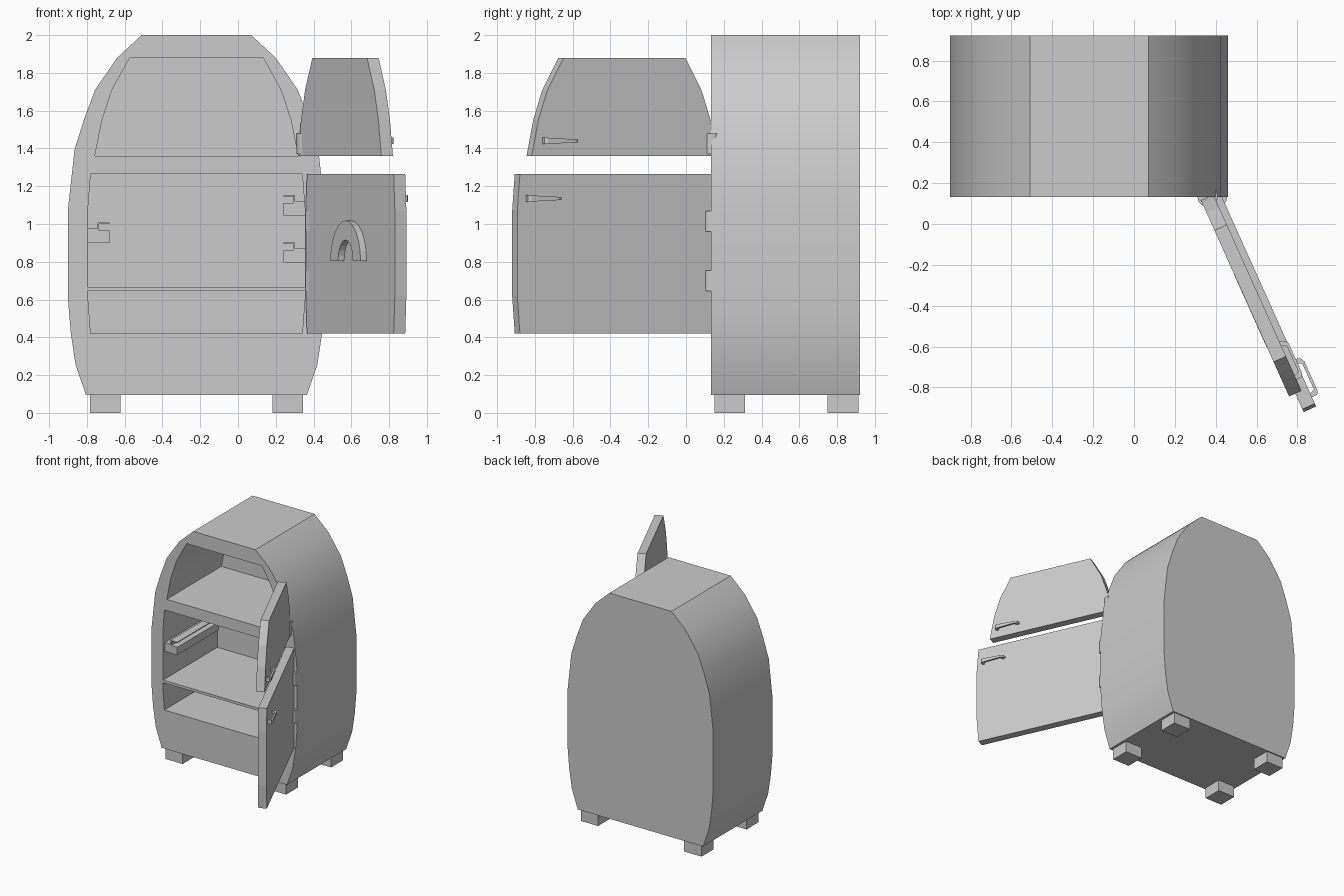
import bpy, bmesh, math
from mathutils import Matrix, Vector

if "Cube" in bpy.data.objects:
    bpy.data.objects.remove(bpy.data.objects["Cube"])

CX = -0.22          # centre line of the cabinet
FRONT, BACK = 0.132, 0.922


def prism(name, pts, a, b, place=lambda p, q, d: (p, d, q), matrix=None):
    """Extrude a 2D outline from depth a to depth b (along y by default)."""
    bm = bmesh.new()
    rings = [[bm.verts.new(place(p, q, d)) for p, q in pts] for d in (a, b)]
    bm.faces.new(rings[0])
    bm.faces.new(rings[1][::-1])
    n = len(pts)
    for i in range(n):
        j = (i + 1) % n
        bm.faces.new((rings[0][i], rings[1][i], rings[1][j], rings[0][j]))
    bmesh.ops.recalc_face_normals(bm, faces=bm.faces)
    me = bpy.data.meshes.new(name)
    bm.to_mesh(me)
    bm.free()
    ob = bpy.data.objects.new(name, me)
    bpy.context.collection.objects.link(ob)
    if matrix:
        ob.matrix_world = matrix
    return ob


def box(name, x0, x1, y0, y1, z0, z1):
    return prism(name, [(x0, z0), (x1, z0), (x1, z1), (x0, z1)], y0, y1)


def symmetric(half, cx):
    """Outline from (half width, z) points, mirrored about cx."""
    return [(cx - w, z) for w, z in half] + [(cx + w, z) for w, z in reversed(half)]


body_half = [(.585, .095), (.64, .255), (.665, .42), (.68, .6), (.68, 1.08), (.645, 1.395),
             (.595, 1.555), (.537, 1.71), (.42, 1.88), (.29, 2.0)]
upper_half = [(.538, 1.36), (.5, 1.55), (.447, 1.71), (.353, 1.88)]
lower_half = [(.56, .42), (.575, .62), (.575, 1.07), (.56, 1.265)]

# Cabinet body with two compartments cut from the front
body = prism("cabinet_body", symmetric(body_half, CX), FRONT, BACK)
for half in (upper_half, lower_half):
    cutter = prism("compartment_cutter", symmetric(half, CX), FRONT - 0.1, 0.86)
    cutter.hide_render = True
    mod = body.modifiers.new("compartment", "BOOLEAN")
    mod.operation, mod.solver, mod.object = "DIFFERENCE", "EXACT", cutter
    bpy.context.view_layer.objects.active = body
    bpy.ops.object.modifier_apply(modifier=mod.name)
    bpy.data.objects.remove(cutter)
bpy.ops.object.select_all(action="DESELECT")
body.select_set(True)
bpy.context.view_layer.objects.active = body
bpy.ops.object.shade_smooth_by_angle(angle=math.radians(15))

# Feet
for side in (-1, 1):
    for y0 in (0.15, 0.75):
        x = CX + side * 0.483
        box("foot", x - 0.081, x + 0.081, y0, y0 + 0.162, 0, 0.11)

# Shelf and side rails in the lower compartment
box("shelf", CX - 0.575, CX + 0.575, FRONT + 0.005, 0.86, 0.645, 0.667)
rail = [(0, 0), (.115, 0), (.115, .065), (.06, .065), (.06, .1), (.115, .1),
        (.115, .108), (.052, .108), (.052, .075), (0, .075)]
for side, z in ((-1, 0.9), (1, 1.045), (1, 0.795)):
    prism("side_rail", [(CX + side * (0.575 - p), z + q) for p, q in rail], 0.16, 0.72)

# Doors, swung open about their right edge
T = 0.067
SWING = Matrix.Rotation(math.radians(114.2), 4, "Z")
lower_m = Matrix.Translation((0.42, 0.156, 0)) @ SWING
upper_m = Matrix.Translation((0.379, 0.165, 0)) @ SWING
prism("lower_door", symmetric(lower_half, -0.575), 0, T, matrix=lower_m)
prism("upper_door", symmetric(upper_half, -0.538), 0, T, matrix=upper_m)

# Handles: a bridge shape in plan, wider toward the free edge
bridge = [(0, 0), (.01, -.028), (.03, -.038), (.19, -.038), (.205, -.028), (.205, 0),
          (.185, 0), (.175, -.024), (.035, -.024), (.025, 0)]
for name, m, start, z in (("lower_handle", lower_m, 0.895, 1.135),
                          ("upper_handle", upper_m, 0.81, 1.44)):
    prism(name, bridge, -1, 1, matrix=m,
          place=lambda p, q, d: (-start - p, q, z + d * (0.007 + 0.05 * p)))

# Arched holder on the inside of the lower door
arc = [math.pi * i / 12 for i in range(13)]
arch = [(-0.59 + 0.195 * math.cos(t), 0.805 + 0.213 * math.sin(t)) for t in arc]
arch += [(-0.59 + 0.095 * math.cos(t), 0.805 + 0.11 * math.sin(t)) for t in reversed(arc)]
prism("door_arch", arch, T - 0.005, T + 0.035, matrix=lower_m)

# Hinge barrels
for x, z0, z1 in ((0.36, 1.37, 1.48), (0.407, 0.96, 1.07), (0.407, 0.645, 0.755)):
    ring = [(x + 0.05 * math.cos(math.tau * i / 16), 0.135 + 0.05 * math.sin(math.tau * i / 16))
            for i in range(16)]
    prism("hinge", ring, z0, z1, place=lambda p, q, d: (p, q, d))
